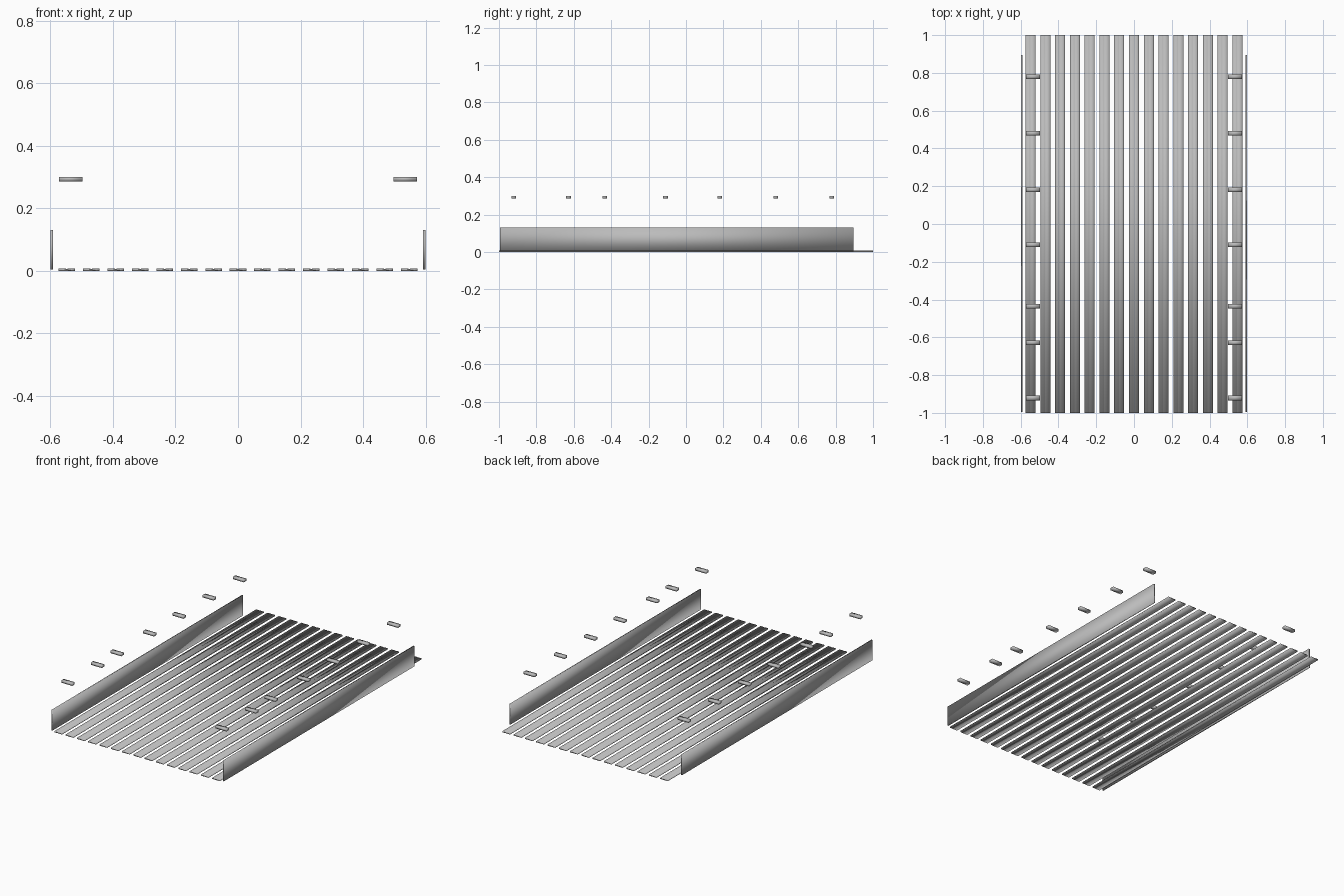
import bpy

if "Cube" in bpy.data.objects:
    bpy.data.objects.remove(bpy.data.objects["Cube"])

# One flat grey for the whole model
grey = bpy.data.materials.new("plain_grey")
grey.diffuse_color = (0.5, 0.5, 0.5, 1.0)
grey.use_nodes = True
grey.node_tree.nodes["Principled BSDF"].inputs["Base Color"].default_value = grey.diffuse_color


def extrude_profile(name, profile, y0, y1):
    """Extrude a counter-clockwise (x, z) profile along y into a closed solid."""
    n = len(profile)
    verts = [(x, y, z) for y in (y0, y1) for x, z in profile]
    faces = [tuple(range(n)), tuple(range(2 * n - 1, n - 1, -1))]
    for i in range(n):
        j = (i + 1) % n
        faces.append((i, i + n, j + n, j))
    mesh = bpy.data.meshes.new(name)
    mesh.from_pydata(verts, [], faces)
    mesh.materials.append(grey)
    mesh.shade_smooth()  # soft shading that runs over the whole bar
    obj = bpy.data.objects.new(name, mesh)
    bpy.context.collection.objects.link(obj)
    return obj


def box(name, x0, x1, y0, y1, z0, z1):
    profile = [(x0, z0), (x1, z0), (x1, z1), (x0, z1)]
    return extrude_profile(name, profile, y0, y1)


# Floor slats: thin planks with a shallow groove along the middle
HALF, THICK, GROOVE = 0.0265, 0.007, 0.003
for i in range(-7, 8):
    c = i * 0.0782
    plank = [(c - HALF, 0), (c + HALF, 0), (c + HALF, THICK),
             (c + GROOVE, THICK), (c, THICK - 0.002),
             (c - GROOVE, THICK), (c - HALF, THICK)]
    extrude_profile(f"floor_slat_{i + 8}", plank, -1.0, 1.0)

# Side boards and the rows of small floating pegs above them
PEG_Y = (-0.921, -0.628, -0.435, -0.11, 0.181, 0.48, 0.78)
for side, s in (("left", -1), ("right", 1)):
    xa, xb = sorted((s * 0.591, s * 0.599))
    box(f"{side}_side_board", xa, xb, -0.995, 0.896, 0.004, 0.131)
    xa, xb = sorted((s * 0.497, s * 0.573))
    for k, y in enumerate(PEG_Y):
        box(f"{side}_peg_{k + 1}", xa, xb, y - 0.0125, y + 0.0125, 0.286, 0.30)
